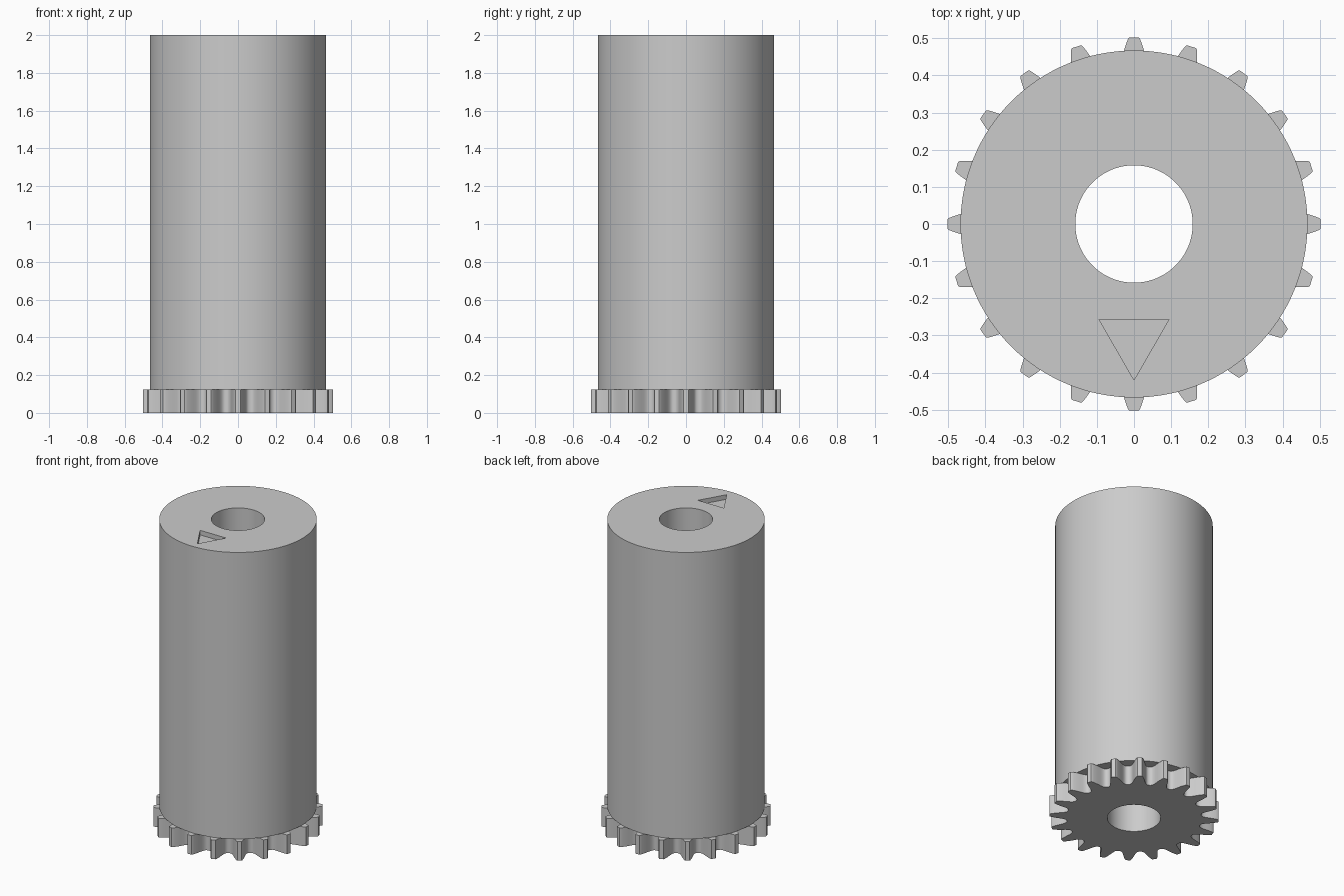
import bpy, bmesh
from math import sin, cos, pi, radians

cube = bpy.data.objects.get("Cube")
if cube:
    bpy.data.objects.remove(cube, do_unlink=True)

SEGMENTS = 128
TEETH = 20
BODY_R, BORE_R = 0.467, 0.158
GEAR_TOP, TOP = 0.125, 2.0

grey = bpy.data.materials.new("plain grey")
grey.use_nodes = True
colour = (0.6, 0.6, 0.6, 1)
grey.diffuse_color = colour
grey.node_tree.nodes["Principled BSDF"].inputs["Base Color"].default_value = colour


def circle(radius):
    return [(radius * cos(2 * pi * i / SEGMENTS), radius * sin(2 * pi * i / SEGMENTS))
            for i in range(SEGMENTS)]


def prism(name, loops, z0, z1):
    """Extrude an outline, with further loops as holes, from z0 to z1."""
    bm = bmesh.new()
    edges = []
    for loop in loops:
        verts = [bm.verts.new((x, y, z0)) for x, y in loop]
        edges += [bm.edges.new((a, b)) for a, b in zip(verts, verts[1:] + verts[:1])]
    bmesh.ops.triangle_fill(bm, edges=edges, use_beauty=True)
    result = bmesh.ops.extrude_face_region(bm, geom=bm.faces[:], use_keep_orig=True)
    top = [g for g in result["geom"] if isinstance(g, bmesh.types.BMVert)]
    bmesh.ops.translate(bm, verts=top, vec=(0, 0, z1 - z0))
    bmesh.ops.recalc_face_normals(bm, faces=bm.faces[:])
    mesh = bpy.data.meshes.new(name)
    bm.to_mesh(mesh)
    bm.free()
    mesh.materials.append(grey)
    obj = bpy.data.objects.new(name, mesh)
    bpy.context.collection.objects.link(obj)
    return obj


def activate(obj):
    bpy.ops.object.select_all(action="DESELECT")
    obj.select_set(True)
    bpy.context.view_layer.objects.active = obj


def gear_outline():
    # One tooth flank, root to tip: (radius, half width)
    flank = [(0.4, 0.056), (0.404, 0.048), (0.414, 0.041), (0.43, 0.036), (0.45, 0.0315),
             (0.468, 0.027), (0.485, 0.0215), (0.498, 0.0165), (0.502, 0.013)]
    tooth = [(r, -w) for r, w in flank] + [(r, w) for r, w in reversed(flank)]
    points = []
    for i in range(TEETH):
        a = 2 * pi * i / TEETH
        for r, w in tooth:
            t = a + w / r
            points.append((r * cos(t), r * sin(t)))
    return points


# Tall tube with a through bore
body = prism("cylinder_body", [circle(BODY_R), circle(BORE_R)], GEAR_TOP, TOP)

# Shallow triangular pointer sunk into the top face
marker = prism("pointer_cutter", [[(-0.094, -0.257), (0, -0.42), (0.094, -0.257)]],
               TOP - 0.03, TOP + 0.1)
marker.hide_render = True
cut = body.modifiers.new("pointer_recess", "BOOLEAN")
cut.operation = "DIFFERENCE"
cut.solver = "EXACT"
cut.object = marker
activate(body)
bpy.ops.object.modifier_apply(modifier=cut.name)
bpy.data.objects.remove(marker, do_unlink=True)

# Toothed base
gear = prism("gear_base", [gear_outline(), circle(BORE_R)], 0, GEAR_TOP)

for obj in (body, gear):
    activate(obj)
    bpy.ops.object.shade_smooth_by_angle(angle=radians(30))
